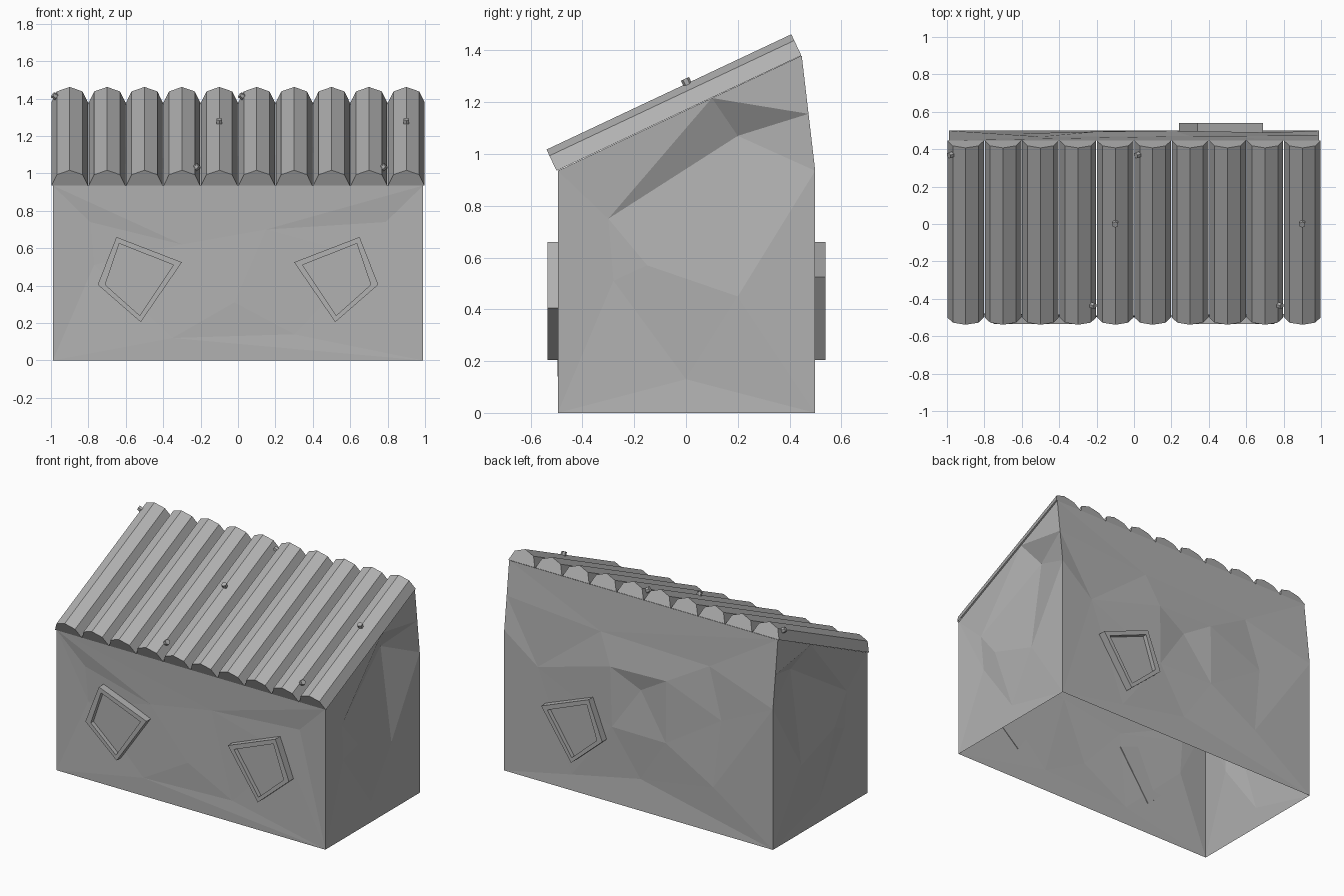
import bpy, bmesh
from math import atan2, sin, cos, pi, radians
from mathutils import Vector, Matrix
from mathutils.geometry import delaunay_2d_cdt

if "Cube" in bpy.data.objects:
    bpy.data.objects.remove(bpy.data.objects["Cube"])

# Mid-grey stone colour shared by every part
STONE = bpy.data.materials.new("stone_grey")
STONE.diffuse_color = (.44, .44, .44, 1)
STONE.use_nodes = True
STONE.node_tree.nodes["Principled BSDF"].inputs["Base Color"].default_value = STONE.diffuse_color


def finish(bm, name):
    mesh = bpy.data.meshes.new(name)
    bm.to_mesh(mesh)
    bm.free()
    mesh.materials.append(STONE)
    obj = bpy.data.objects.new(name, mesh)
    bpy.context.collection.objects.link(obj)
    return obj


def add_wall(bm, outline, dents, place):
    """Triangulate an outline with inner dent points (u, v, depth)."""
    pts = [(u, v, 0) for u, v in outline] + dents
    n = len(outline)
    co, _, faces, orig, _, _ = delaunay_2d_cdt(
        [Vector(p[:2]) for p in pts], [], [list(range(n))], 1, 1e-5)
    verts = [bm.verts.new(place(c.x, c.y, pts[o[0]][2] if o else 0))
             for c, o in zip(co, orig)]
    for f in faces:
        bm.faces.new([verts[i] for i in f])


def back_y(z):
    return 0.499 - max(0, z - 0.935) * 0.117


# Dented stone walls, open underneath
X, Y, EAVE, TOP = 0.99, 0.495, 0.935, 1.38
bm = bmesh.new()
add_wall(bm, [(-X, 0), (X, 0), (X, EAVE), (-X, EAVE)],
         [(-.79, .74, .015), (-.77, .51, .02), (-.02, .31, -.003), (-.3, .62, .006),
          (.79, .74, .015), (.70, .55, .01), (.3, .14, .006), (-.35, .12, 0), (.15, .7, .005)],
         lambda u, v, d: (u, -Y + d, v))
add_wall(bm, [(-X, 0), (X, 0), (X, EAVE), (X, 1.155), (X, TOP), (-X, TOP), (-X, 1.155), (-X, EAVE)],
         [(.21, .9, 0), (0, .79, .025), (0, .2, .02), (-.2, .91, .005), (-.2, .5, 0),
          (.2, .5, .005), (-.6, .75, .015), (-.55, .3, 0), (.75, .75, .01), (.5, .1, .01),
          (.3, 1.1, .01), (-.5, 1.08, .015)],
         lambda u, v, d: (u, back_y(v) - d, v))
side = [(-Y, 0), (back_y(0), 0), (back_y(EAVE), EAVE), (back_y(1.155), 1.155),
        (back_y(TOP), TOP), (.1, 1.216), (-Y, EAVE)]
for s in (1, -1):
    add_wall(bm, side,
             [(-.3, .75, .015), (-.28, .51, .02), (-.15, .57, 0), (0, .13, .012),
              (.2, .45, 0), (.2, 1.07, .08)],
             lambda u, v, d: (s * (X - d), u, v))
bmesh.ops.remove_doubles(bm, verts=bm.verts, dist=1e-4)
bmesh.ops.recalc_face_normals(bm, faces=bm.faces)
finish(bm, "walls")

# Crooked kite-shaped windows: raised frame with a recessed pane
OUTER = [(-.65, .66), (-.30, .525), (-.52, .205), (-.75, .405)]
INNER = [(-.635, .625), (-.345, .51), (-.525, .24), (-.71, .405)]


def window(name, place):
    bm = bmesh.new()
    rings = [[bm.verts.new(place(u, v, d)) for u, v in shape]
             for shape, d in ((OUTER, .485), (OUTER, .535), (INNER, .535), (INNER, .507))]
    for a, b in zip(rings, rings[1:]):
        for i in range(4):
            j = (i + 1) % 4
            bm.faces.new((a[i], a[j], b[j], b[i]))
    bm.faces.new(rings[-1])
    bm.faces.new(rings[0])
    bmesh.ops.recalc_face_normals(bm, faces=bm.faces)
    finish(bm, name)


window("front_window_left", lambda u, v, d: (u, -d, v))
window("front_window_right", lambda u, v, d: (-u, -d, v))
window("back_window", lambda u, v, d: (u + .99, d + .004, v))

# Corrugated lean-to roof: ten half-octagon ridges
SLOPE = atan2(.445, .945)
ALONG = Vector((0, cos(SLOPE), sin(SLOPE)))
UP = Vector((0, -sin(SLOPE), cos(SLOPE)))
START = Vector((0, -.5, EAVE))
R, LENGTH = .0975, 1.045


def on_roof(cx, s, r, ang):
    return START + Vector((cx + r * cos(ang), 0, 0)) + ALONG * s + UP * (.93 * r * sin(ang))


for k in range(10):
    bm = bmesh.new()
    cx = -.9 + .2 * k
    a, b = [[bm.verts.new(on_roof(cx, s, R, i * pi / 4)) for i in range(5)] for s in (0, LENGTH)]
    for i in range(4):
        bm.faces.new((a[i], b[i], b[i + 1], a[i + 1]))
    bm.faces.new(a)
    bm.faces.new(b[::-1])
    bmesh.ops.recalc_face_normals(bm, faces=bm.faces)
    finish(bm, f"roof_ridge_{k + 1}")

# Roof bolts standing out of the ridge facets
BOLTS = [(-.9, .99, 140), (.1, .99, 140), (-.1, .6, 90), (.9, .6, 90), (-.3, .1, 40), (.7, .1, 40)]
for k, (cx, s, deg) in enumerate(BOLTS):
    ang = radians(deg)
    normal = on_roof(cx, s, 1, ang) - on_roof(cx, s, 0, ang)
    m = Matrix.Translation(on_roof(cx, s, .1, ang)) @ normal.to_track_quat('Z', 'Y').to_matrix().to_4x4()
    bm = bmesh.new()
    bmesh.ops.create_cone(bm, cap_ends=True, segments=6, radius1=.017, radius2=.017, depth=.034, matrix=m)
    finish(bm, f"roof_bolt_{k + 1}")
